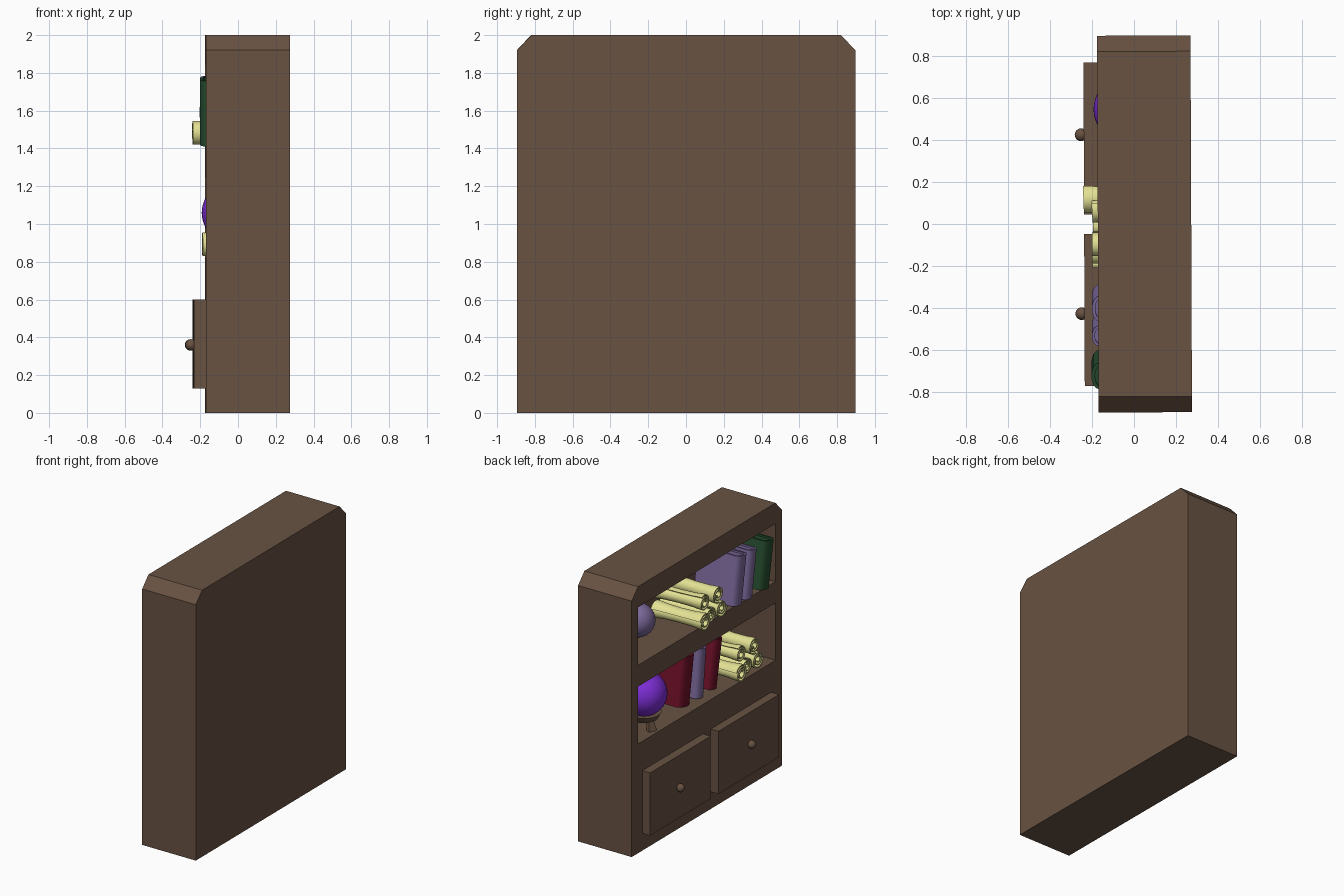
import bpy, bmesh, math
from mathutils import Matrix, Vector

if "Cube" in bpy.data.objects:
    bpy.data.objects.remove(bpy.data.objects["Cube"])


def material(name, r, g, b):
    lin = [((c / 255 + 0.055) / 1.055) ** 2.4 if c > 10 else c / 255 / 12.92 for c in (r, g, b)]
    m = bpy.data.materials.new(name)
    m.diffuse_color = (*lin, 1)
    m.use_nodes = True
    m.node_tree.nodes["Principled BSDF"].inputs["Base Color"].default_value = m.diffuse_color
    return m


WOOD = material("brown wood", 104, 82, 66)
PARCHMENT = material("pale yellow parchment", 228, 226, 148)
LAVENDER = material("dusty lavender", 124, 105, 155)
GREEN = material("dark green", 38, 76, 46)
RED = material("deep red", 110, 16, 40)
VIOLET = material("bright violet", 126, 46, 216)


def make(name, bm, mat, smooth=None):
    bmesh.ops.recalc_face_normals(bm, faces=bm.faces)
    me = bpy.data.meshes.new(name)
    bm.to_mesh(me)
    bm.free()
    ob = bpy.data.objects.new(name, me)
    bpy.context.collection.objects.link(ob)
    if mat:
        me.materials.append(mat)
    if smooth:
        bpy.ops.object.select_all(action='DESELECT')
        bpy.context.view_layer.objects.active = ob
        ob.select_set(True)
        bpy.ops.object.shade_smooth_by_angle(angle=math.radians(smooth))
    return ob


def add_box(bm, lo, hi):
    lo, hi = Vector(lo), Vector(hi)
    size = hi - lo
    bmesh.ops.create_cube(bm, size=1, matrix=Matrix.Translation((lo + hi) / 2) @ Matrix.Diagonal((*size, 1)))


def add_prism(bm, points, direction):
    """Extrude a closed 3D outline along a vector."""
    face = bm.faces.new([bm.verts.new(p) for p in points])
    out = bmesh.ops.extrude_face_region(bm, geom=[face])
    bm.faces.ensure_lookup_table()
    bmesh.ops.translate(bm, vec=direction, verts=[v for v in out["geom"] if isinstance(v, bmesh.types.BMVert)])
    if not face.is_valid or face not in bm.faces:
        return
    bmesh.ops.recalc_face_normals(bm, faces=bm.faces)


FRONT, BACK = -0.172, 0.272

# cabinet body with chamfered top corners and two open shelves
bm = bmesh.new()
outline = [(-0.895, 0), (0.895, 0), (0.895, 1.92), (0.82, 2), (-0.82, 2), (-0.895, 1.92)]
add_prism(bm, [(FRONT, y, z) for y, z in outline], (BACK - FRONT, 0, 0))
cabinet = make("cabinet_body", bm, WOOD)
bm = bmesh.new()
for z0, z1 in ((0.82, 1.25), (1.41, 1.845)):
    add_box(bm, (-0.4, -0.82, z0), (0.225, 0.82, z1))
cutter = make("shelf_cutter", bm, WOOD)
cutter.hide_render = True
mod = cabinet.modifiers.new("shelves", 'BOOLEAN')
mod.operation, mod.solver, mod.object = 'DIFFERENCE', 'EXACT', cutter
bpy.context.view_layer.objects.active = cabinet
bpy.ops.object.modifier_apply(modifier=mod.name)
bpy.data.objects.remove(cutter)

# drawers and knobs
for side, sign in (("left", 1), ("right", -1)):
    bm = bmesh.new()
    ys = sorted((0.047 * sign, 0.768 * sign))
    add_box(bm, (-0.237, ys[0], 0.13), (FRONT, ys[1], 0.6))
    make(side + "_drawer", bm, WOOD)
    bm = bmesh.new()
    bmesh.ops.create_uvsphere(bm, u_segments=24, v_segments=14, radius=0.03,
                              matrix=Matrix.Translation((-0.25, 0.425 * sign, 0.36)))
    make(side + "_knob", bm, WOOD, 40)


# leaning books: U-shaped cover with a round spine, and a recessed page block
def book(name, y, thick, height, front, tilt, z, mat, depth=0.34):
    bm = bmesh.new()
    r, wall, bulge = thick / 2, thick * 0.14, 0.035
    def arc(rad, push):
        return [(0.035 - push * math.cos(a), r + rad * math.sin(a))
                for a in (math.radians(-90 + 180 * i / 12) for i in range(13))]
    outer, inner = arc(r, bulge), arc(r - wall, bulge - wall)
    u = [(depth, 0)] + outer + [(depth, thick), (depth, thick - wall)] + inner[::-1] + [(depth, wall)]
    add_prism(bm, [(p, q, 0) for p, q in u], (0, 0, height))
    pages = inner + [(depth - 0.015, thick - wall), (depth - 0.015, wall)]
    add_prism(bm, [(p, q, 0.012) for p, q in pages], (0, 0, height - 0.024))
    bm.transform(Matrix.Translation((front, y, z)) @ Matrix.Rotation(math.radians(tilt), 4, 'X'))
    make(name, bm, mat, 35)


book("green_book", -0.722, 0.125, 0.352, -0.205, 10, 1.41, GREEN)
book("upper_thin_lavender_book", -0.525, 0.10, 0.355, -0.202, 9, 1.41, LAVENDER)
book("upper_thick_lavender_book", -0.405, 0.12, 0.36, -0.202, 9, 1.41, LAVENDER)
book("lower_thin_red_book", -0.235, 0.11, 0.36, -0.11, 11, 0.82, RED, 0.31)
book("lower_lavender_book", -0.075, 0.10, 0.36, -0.11, 6, 0.82, LAVENDER, 0.31)
book("lower_thick_red_book", 0.085, 0.145, 0.36, -0.11, 9, 0.82, RED, 0.31)


# rolled scrolls: a spiral sheet, flared at both ends
def scroll(name, x0, x1, y, z, radius, spin, yaw):
    n, turns = 56, 2.3
    stations = [(0, 1), (0.07, 1), (0.2, 0.9), (0.5, 0.84), (0.8, 0.9), (0.93, 1), (1, 1)]
    bm = bmesh.new()
    section = []
    for edge in (0, 1):
        ring = []
        for i in range(n + 1):
            t = i / n
            a = spin + t * turns * math.tau
            rad = radius * (1 - 0.68 * t - 0.13 * edge)
            ring.append((rad * math.cos(a), rad * math.sin(a)))
        section += ring if edge == 0 else ring[::-1]
    rows = [[bm.verts.new((t * (x1 - x0), p * k, q * k)) for p, q in section] for t, k in stations]
    m = len(section)
    for a, b in zip(rows, rows[1:]):
        for i in range(m):
            j = (i + 1) % m
            bm.faces.new((a[i], a[j], b[j], b[i]))
    for row in (rows[0], rows[-1]):
        for i in range(n):
            bm.faces.new((row[i], row[i + 1], row[m - 2 - i], row[m - 1 - i]))
    bm.transform(Matrix.Translation((x0, y, z)) @ Matrix.Rotation(math.radians(yaw), 4, 'Z'))
    make(name, bm, PARCHMENT, 40)


pile = [(-0.24, 0.115, 0.068, 0.072, 0.4, 2), (-0.195, -0.012, 0.062, 0.06, 2.0, -1),
        (-0.2, -0.14, 0.068, 0.068, 3.3, 1), (-0.2, 0.065, 0.185, 0.064, 1.0, 3),
        (-0.2, -0.10, 0.185, 0.066, 4.5, -1)]
for shelf, dx, dy, dz in (("upper", 0, 0, 1.41), ("lower", 0.05, -0.505, 0.82)):
    for i, (x, y, z, r, spin, yaw) in enumerate(pile):
        scroll(f"{shelf}_scroll_{i + 1}", x + dx, x + dx + 0.4, y + dy, z + dz, r, spin, yaw)


# orbs
def orb(name, centre, radius, mat):
    bm = bmesh.new()
    bmesh.ops.create_uvsphere(bm, u_segments=40, v_segments=24, radius=radius, matrix=Matrix.Translation(centre))
    make(name, bm, mat, 40)


orb("large_orb", (-0.03, 0.545, 1.06), 0.16, VIOLET)
orb("small_orb", (0.10, 0.43, 1.53), 0.12, LAVENDER)

# stand with a round dish and three splayed feet
bm = bmesh.new()
bmesh.ops.create_cone(bm, cap_ends=True, segments=32, radius1=0.095, radius2=0.12, depth=0.045,
                      matrix=Matrix.Translation((-0.03, 0.545, 0.9)))
for k in range(3):
    leg = bmesh.ops.create_cube(bm, size=1)["verts"]
    for v in leg:
        low = v.co.z < 0
        v.co = Vector((v.co.x * 0.035 + (0.105 if low else 0.085), v.co.y * (0.06 if low else 0.04),
                       0.82 if low else 0.885))
    spin = Matrix.Translation((-0.03, 0.545, 0)) @ Matrix.Rotation(math.radians(155 + 120 * k), 4, 'Z')
    bmesh.ops.transform(bm, matrix=spin, verts=leg)
make("orb_stand", bm, WOOD, 35)

# the whole piece stands very slightly turned
for ob in bpy.context.scene.objects:
    ob.matrix_world = Matrix.Rotation(0.004, 4, 'Z') @ ob.matrix_world
